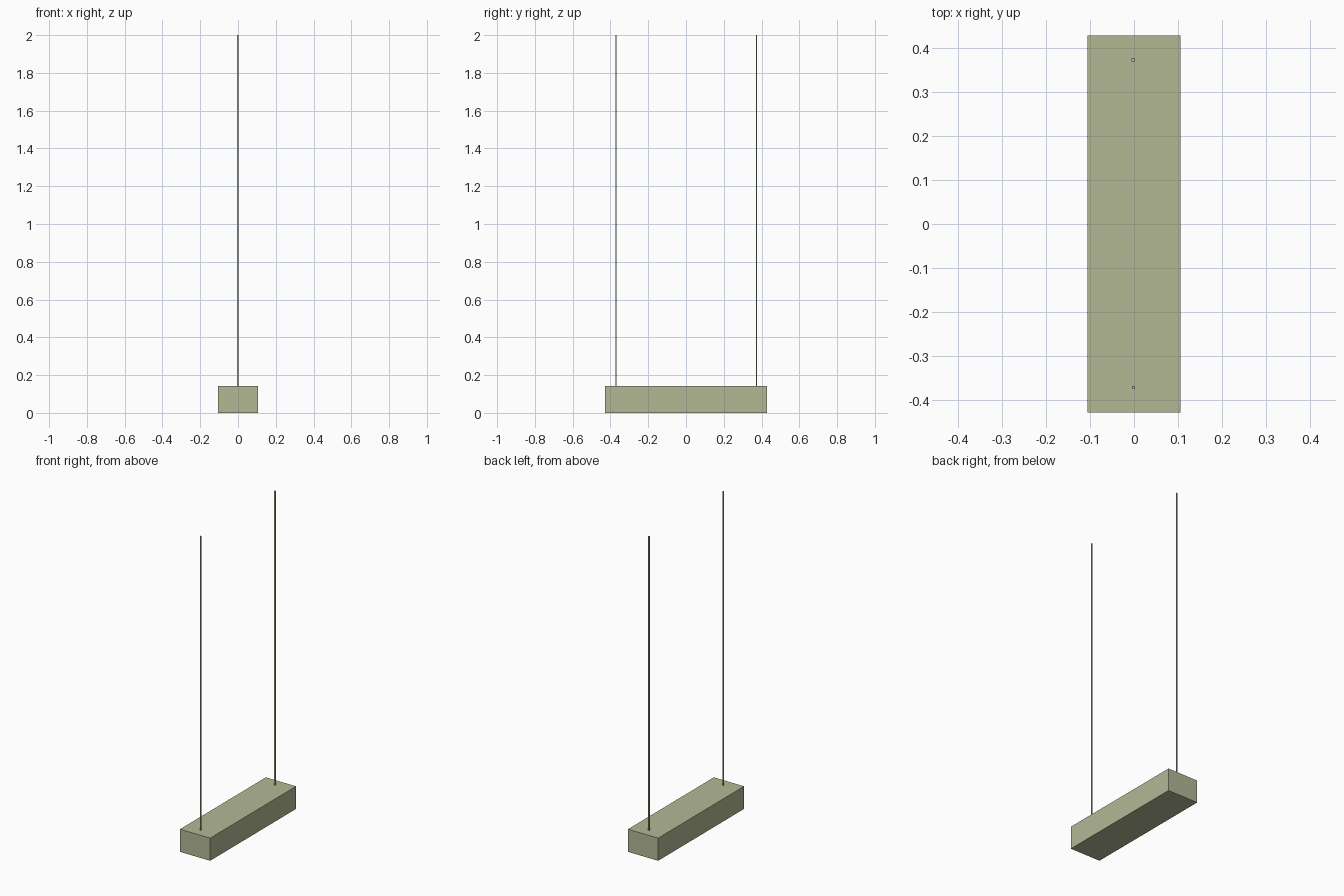
import bpy

if "Cube" in bpy.data.objects:
    bpy.data.objects.remove(bpy.data.objects["Cube"])

mat = bpy.data.materials.new("pale_olive")
mat.diffuse_color = (0.45, 0.48, 0.30, 1)
mat.use_nodes = True
mat.node_tree.nodes["Principled BSDF"].inputs["Base Color"].default_value = mat.diffuse_color


def box(name, center, size):
    bpy.ops.mesh.primitive_cube_add(size=1, location=center)
    ob = bpy.context.object
    ob.name = name
    ob.scale = size
    bpy.ops.object.transform_apply(location=False, rotation=False, scale=True)
    ob.data.materials.append(mat)
    return ob


H = 0.143    # housing height
TOP = 2.0    # upper end of the suspension rods

# Long rectangular lamp housing
box("lamp_housing", (0, 0, H / 2), (0.211, 0.857, H))

# Two thin square suspension rods, resting just inside the housing top
base = H - 0.003
for name, x, y, w in (("front_rod", -0.001, -0.371, 0.007),
                      ("back_rod", -0.002, 0.373, 0.008)):
    box(name, (x, y, (base + TOP) / 2), (w, 0.007, TOP - base))
